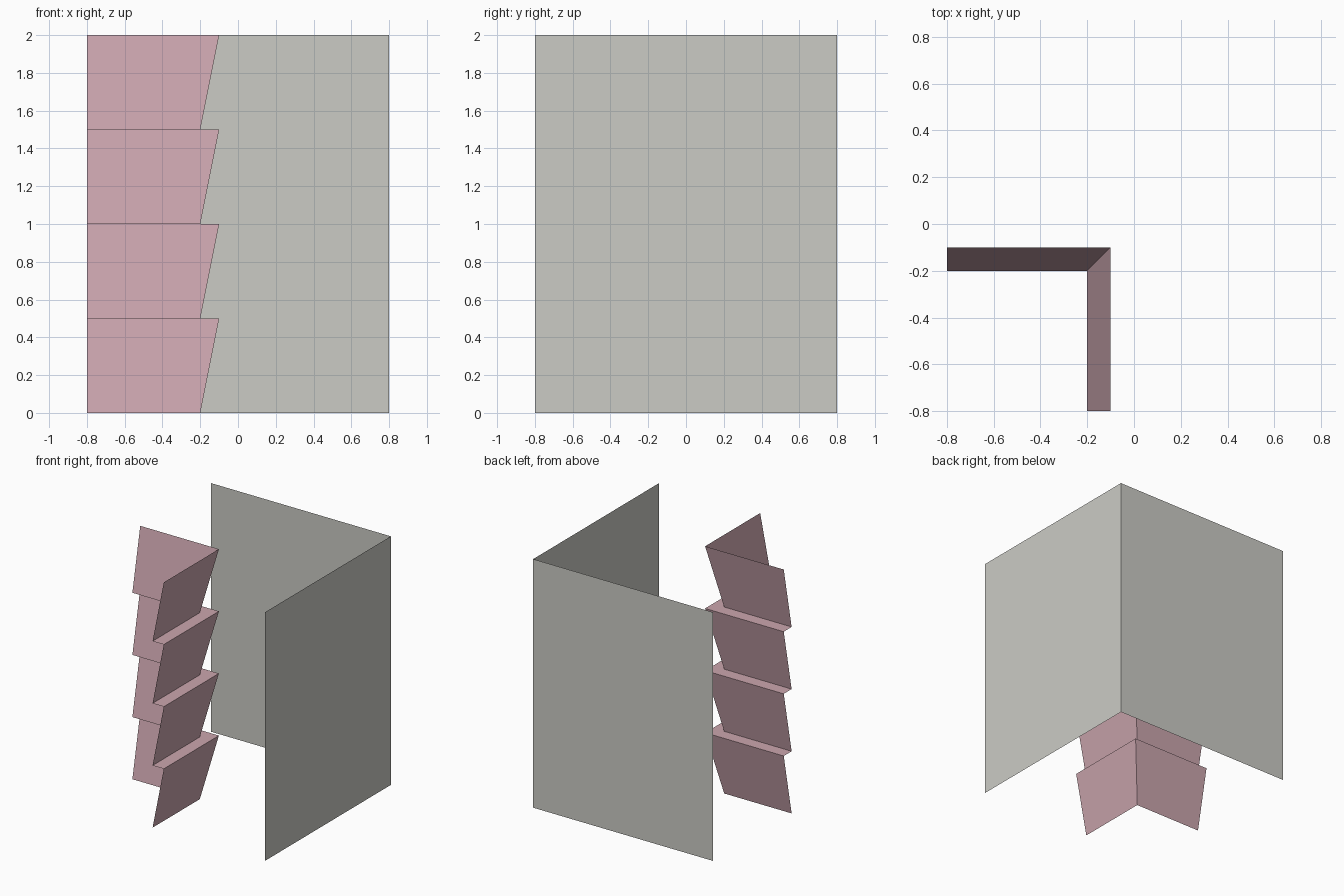
import bpy

if "Cube" in bpy.data.objects:
    bpy.data.objects.remove(bpy.data.objects["Cube"])

TIERS = 4
TIER_H = 0.5
FOOT, LIP, END = -0.2, -0.1, -0.8   # offsets of board foot, board top, open ends


def material(name, color):
    mat = bpy.data.materials.new(name)
    mat.diffuse_color = (*color, 1)
    mat.use_nodes = True
    mat.node_tree.nodes["Principled BSDF"].inputs["Base Color"].default_value = mat.diffuse_color
    return mat


def sheet(name, paths, mat):
    """Skin quads between consecutive paths of points."""
    n = len(paths[0])
    verts = [p for path in paths for p in path]
    faces = [(r * n + i, r * n + i + 1, (r + 1) * n + i + 1, (r + 1) * n + i)
             for r in range(len(paths) - 1) for i in range(n - 1)]
    mesh = bpy.data.meshes.new(name)
    mesh.from_pydata(verts, [], faces)
    mesh.materials.append(mat)
    obj = bpy.data.objects.new(name, mesh)
    bpy.context.collection.objects.link(obj)
    return obj


def corner(offset, end, z):
    """L-shaped path, mitred where both runs meet."""
    return [(offset, end, z), (offset, offset, z), (end, offset, z)]


grey = material("pale grey", (0.60, 0.60, 0.56))
pink = material("dusty pink", (0.60, 0.38, 0.425))

# Outer corner wall: back and right side
sheet("outer_wall", [corner(0.8, -0.8, 0), corner(0.8, -0.8, 2)], grey)

# Inner corner clad in leaning boards, with a ledge between tiers and an open top
rows = []
for t in range(TIERS):
    rows.append(corner(FOOT, END, t * TIER_H))
    rows.append(corner(LIP, END, (t + 1) * TIER_H))
sheet("inner_siding", rows, pink)
